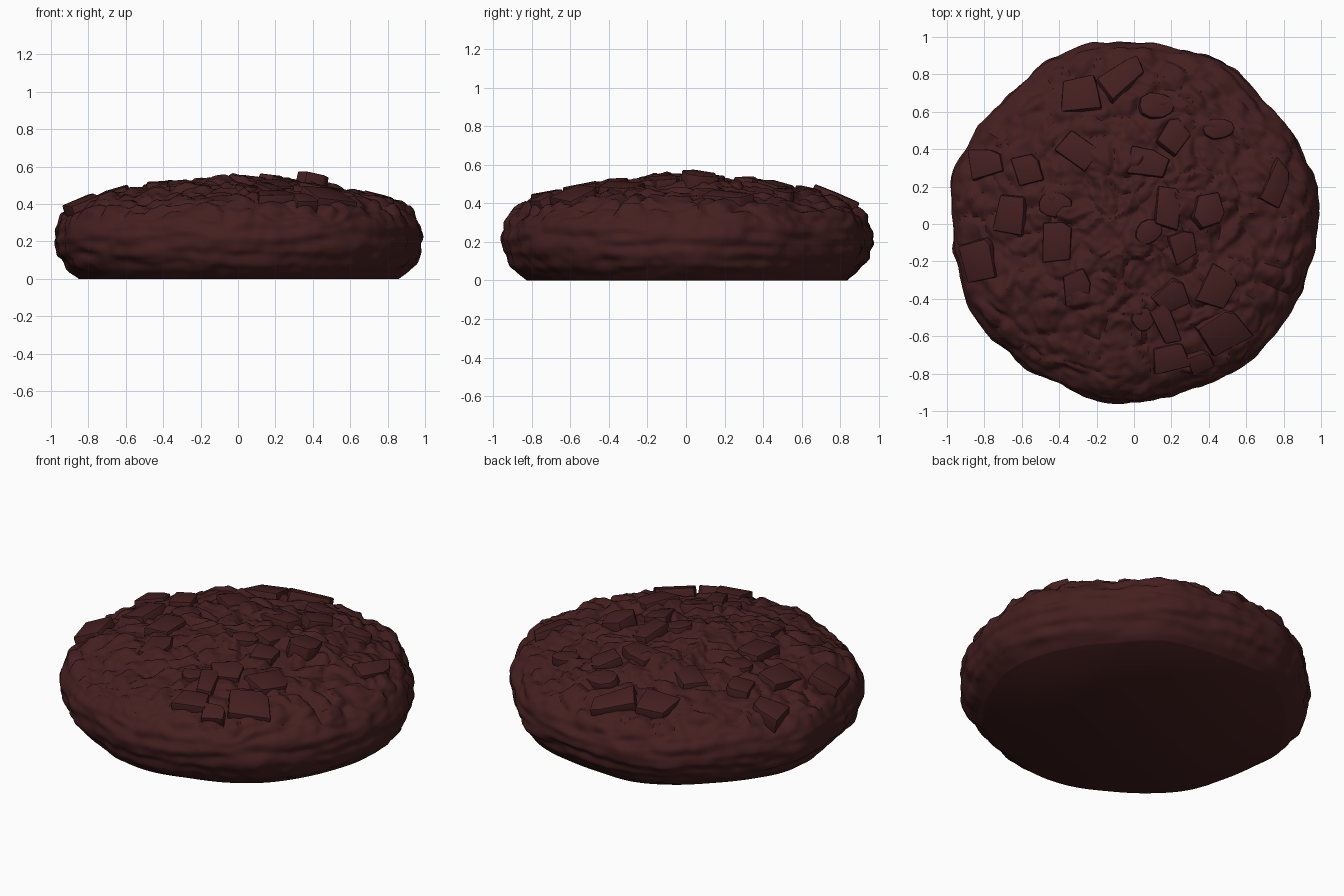
import bpy, bmesh, math, random
from mathutils import Vector, Matrix, noise

if "Cube" in bpy.data.objects:
    bpy.data.objects.remove(bpy.data.objects["Cube"])

random.seed(4)


def material(name, colour):
    m = bpy.data.materials.new(name)
    m.diffuse_color = (*colour, 1)
    m.use_nodes = True
    m.node_tree.nodes["Principled BSDF"].inputs["Base Color"].default_value = m.diffuse_color
    return m


DOUGH = material("dark cocoa", (0.058, 0.0135, 0.0135))
SEGMENTS, RINGS = 280, 130

# Rim radius every 15 degrees, counter-clockwise from +x
RIM = [1.0, 0.99, 0.975, 0.965, 1.0, 0.97, 0.965, 0.995, 0.985, 0.97, 0.985, 1.01,
       0.985, 0.975, 0.99, 0.97, 0.955, 0.965, 0.96, 0.935, 0.95, 0.965, 0.965, 0.975]
# Side profile (radius, height) from the base edge up to the crown
PROFILE = [(0.86, 0), (0.93, 0.06), (0.975, 0.13), (0.995, 0.22), (0.975, 0.30),
           (0.91, 0.375), (0.80, 0.425), (0.62, 0.468), (0.42, 0.497), (0.2, 0.525), (0.0, 0.54)]


def spline(p0, p1, p2, p3, t):
    return 0.5 * (2 * p1 + (p2 - p0) * t + (2 * p0 - 5 * p1 + 4 * p2 - p3) * t * t
                  + (3 * p1 - p0 - 3 * p2 + p3) * t ** 3)


def rim_radius(a):
    f = (a / math.tau * 24) % 24
    i = int(f)
    return spline(*(RIM[(i + k) % 24] for k in (-1, 0, 1, 2)), f - i)


def resample(points, count):
    pts = [Vector(p) for p in points]
    pts = [2 * pts[0] - pts[1]] + pts + [Vector((-pts[-2].x, pts[-2].y))]
    fine = [spline(*pts[i:i + 4], t / 40) for i in range(len(points) - 1) for t in range(40)]
    fine.append(Vector(points[-1]))
    lengths = [0]
    for a, b in zip(fine, fine[1:]):
        lengths.append(lengths[-1] + (b - a).length)
    out, j = [], 0
    for k in range(count):
        d = lengths[-1] * k / (count - 1)
        while j < len(fine) - 2 and lengths[j + 1] < d:
            j += 1
        out.append(fine[j].lerp(fine[j + 1], (d - lengths[j]) / (lengths[j + 1] - lengths[j])))
    return out


def lumps(p):
    # Pebbly crumbs with creases between them, warped so they look broken
    q = p + 0.06 * noise.noise_vector(p * 5)
    d = noise.voronoi(q * 7)[0]
    crumbs = min(d[1] - d[0], 0.4) / 0.4
    return (0.024 * (crumbs - 0.6) + 0.026 * noise.noise(p * 4)
            + 0.022 * noise.noise(q * 11) + 0.010 * noise.noise(q * 24))


def strata(p):
    # Stretched ripples round the side plus small vertical scallops
    q = Vector((p.x * 3.5, p.y * 3.5, p.z * 20))
    return (0.018 * noise.noise(q) + 0.015 * noise.noise(Vector((p.x * 8, p.y * 8, p.z * 2)))
            + 0.008 * noise.noise(p * 16))


# Cookie body: lathed profile with an uneven rim and a crumbly crown
curve = resample(PROFILE, RINGS)
bm = bmesh.new()
rings = []
for k, c in enumerate(curve[:-1]):
    tangent = (curve[k + 1] - curve[max(k - 1, 0)]).normalized()
    top = min(max((c.y - 0.25) / 0.13, 0), 1)
    side = min(c.y / 0.08, 1) * (1 - top)
    ring = []
    for s in range(SEGMENTS):
        a = math.tau * s / SEGMENTS
        ca, sa = math.cos(a), math.sin(a)
        rim = 1 + (rim_radius(a) - 1) * min(c.x / 0.8, 1)
        p = Vector((ca * c.x * rim, sa * c.x * rim, c.y))
        n = Vector((ca * tangent.y, sa * tangent.y, -tangent.x))
        p += n * (top * lumps(p) + side * strata(p))
        ring.append(bm.verts.new(p))
    rings.append(ring)
for lo, hi in zip(rings, rings[1:]):
    for s in range(SEGMENTS):
        t = (s + 1) % SEGMENTS
        bm.faces.new((lo[s], lo[t], hi[t], hi[s]))
bm.faces.new(rings[-1])
bm.faces.new(rings[0][::-1])


def make_object(name, bm, angle):
    me = bpy.data.meshes.new(name)
    bmesh.ops.recalc_face_normals(bm, faces=bm.faces)
    bm.to_mesh(me)
    bm.free()
    me.materials.append(DOUGH)
    ob = bpy.data.objects.new(name, me)
    bpy.context.collection.objects.link(ob)
    bpy.ops.object.select_all(action='DESELECT')
    ob.select_set(True)
    bpy.context.view_layer.objects.active = ob
    bpy.ops.object.shade_smooth_by_angle(angle=math.radians(angle))
    return ob


make_object("cookie_body", bm, 45)


def crown_height(r):
    for a, b in zip(PROFILE[5:], PROFILE[6:]):
        if b[0] <= r <= a[0]:
            return a[1] + (b[1] - a[1]) * (a[0] - r) / (a[0] - b[0])
    return 0.375


def chunk(name, x, y, w, d, turn, sides=4, lift=0.022):
    # Irregular slab seated on the crown and leaning with its slope
    bm = bmesh.new()
    if sides == 4:
        outline = [(-.5, -.5), (.5, -.5), (.5, .25), (.25, .5), (-.5, .5)]
    else:
        outline = [(0.55 * math.cos(math.tau * i / sides), 0.55 * math.sin(math.tau * i / sides))
                   for i in range(sides)]
    jit = 0.11 if sides < 8 else 0.04
    outline = [((u + random.uniform(-jit, jit)) * w, (v + random.uniform(-jit, jit)) * d)
               for u, v in outline]
    f = bm.faces.new([bm.verts.new((u, v, -0.07)) for u, v in outline])
    up = bmesh.ops.extrude_face_region(bm, geom=[f])['geom']
    for v in up:
        if isinstance(v, bmesh.types.BMVert):
            v.co = (v.co.x * 0.95, v.co.y * 0.95, lift)
    bmesh.ops.bevel(bm, geom=bm.edges[:], offset=0.008, segments=2, affect='EDGES', profile=0.5)
    r = math.hypot(x, y)
    slope = (crown_height(max(r - 0.08, 0)) - crown_height(min(r + 0.08, 0.9))) / 0.16
    normal = Vector((x / r * slope, y / r * slope, 1))
    normal += Vector((random.uniform(-.1, .1), random.uniform(-.1, .1), 0))
    tilt = Vector((0, 0, 1)).rotation_difference(normal).to_matrix().to_4x4()
    bm.transform(Matrix.Translation((x, y, crown_height(r))) @ tilt
                 @ Matrix.Rotation(math.radians(turn), 4, 'Z'))
    make_object(name, bm, 30)


# Broken chocolate chunks: x, y, width, depth, turn in degrees
CHUNKS = [(-.28, .70, .22, .17, 5), (-.06, .79, .24, .14, 38), (-.80, .33, .20, .15, 10),
          (-.57, .29, .14, .17, 10), (-.29, .39, .20, .16, -35), (.07, .33, .21, .16, -5),
          (.22, .47, .15, .14, 50), (.76, .20, .12, .25, -25), (-.65, .06, .15, .21, -12),
          (-.41, -.09, .18, .21, 0), (-.82, -.19, .18, .22, 12), (.18, .09, .13, .22, 0),
          (.26, -.12, .14, .15, 20), (-.31, -.35, .14, .20, 5), (.20, -.39, .18, .14, 30),
          (.44, -.33, .17, .22, -28), (.17, -.53, .10, .21, 25), (.48, -.57, .21, .21, 35),
          (.19, -.71, .18, .16, 15), (.36, -.74, .14, .12, 25)]
for i, c in enumerate(CHUNKS):
    chunk(f"chocolate_chunk_{i + 1}", *c)

# Rounder chips: x, y, width, depth, turn
CHIPS = [(.12, .63, .19, .14, 0), (.45, .51, .17, .11, 0), (.39, .06, .20, .18, 10),
         (-.42, .10, .18, .13, -10), (.05, -.51, .12, .12, 0), (.08, -.04, .15, .12, 20)]
for i, c in enumerate(CHIPS):
    chunk(f"chocolate_chip_{i + 1}", *c, sides=6 if i == 2 else 10, lift=0.06 if i == 2 else 0.015)
